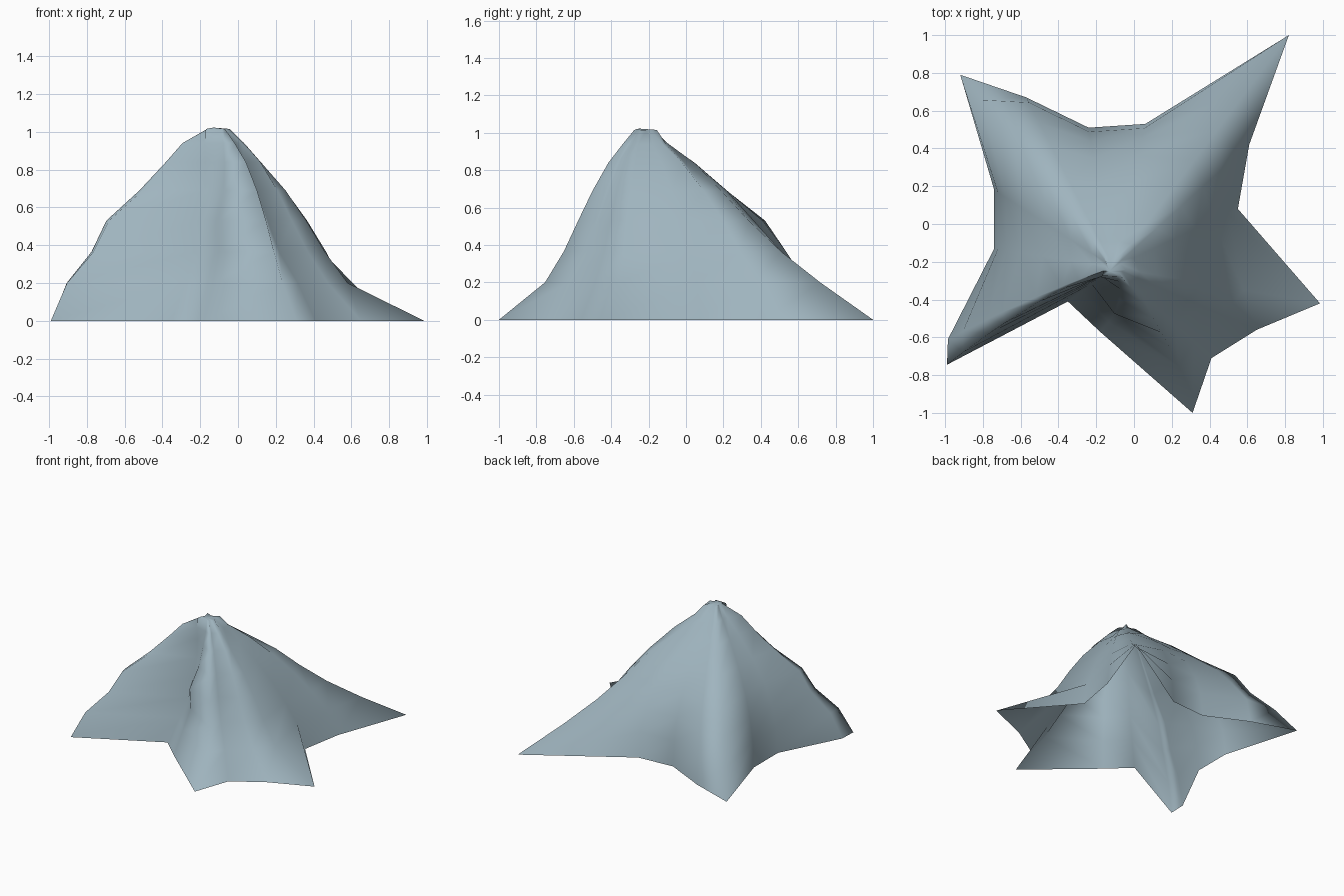
import bpy, bmesh
from mathutils import Vector

if "Cube" in bpy.data.objects:
    bpy.data.objects.remove(bpy.data.objects["Cube"])

# Heights of the horizontal rings and the summit
LEVELS = [0, .2, .365, .53, .69, .84, .94, 1.015]
PEAK = Vector((-.11, -.23))

# How far each kind of spoke has drawn in toward the summit at each level
PROFILE = {
    'back_right_arm': [.77, .60, .46, .34, .18, .10],
    'back_left_arm':  [.87, .73, .64, .44, .27, .13],
    'front_left_arm': [.91, .76, .67, .47, .31, .21],
    'front_arm':      [.68, .55, .45, .35, .24, .14],
    'right_arm':      [.63, .52, .43, .33, .21, .13],
    'valley':         [.97, .90, .78, .59, .36, .18],
    'right_valley':   [.92, .80, .66, .50, .32, .16],
    'shoulder':       [.97, .85, .71, .50, .30, .15],
    'front_flank':    [.82, .63, .51, .40, .28, .16],
    'right_flank':    [.77, .63, .52, .42, .30, .17],
    'front_cleft':    [.70, .48, .36, .27, .26, .28, .25],
    'front_wall':     [.85, .70, .72, .50, .34, .22, .14],
}

# Base outline, anticlockwise: x, y, profile, sideways bow of the spoke
SPOKES = [
    (.985, -.42, 'right_arm', 0, 0),
    (.55, .08, 'right_valley', 0, 0),
    (.61, .42, 'right_valley', 0, 0),
    (.82, 1.0, 'back_right_arm', 0, 0),
    (.06, .53, 'valley', 0, 0),
    (-.24, .51, 'valley', 0, 0),
    (-.57, .67, 'shoulder', 0, 0),
    (-.92, .79, 'back_left_arm', 0, 0),
    (-.74, .18, 'valley', 0, 0),
    (-.74, -.13, 'valley', 0, 0),
    (-.985, -.61, 'front_left_arm', 0, .02),
    (-.99, -.745, 'front_left_arm', .02, .06),
    (-.35, -.41, 'front_cleft', 0, 0),
    (-.18, -.57, 'front_wall', .07, 0),
    (.31, -1.0, 'front_arm', .07, 0),
    (.41, -.71, 'front_flank', 0, 0),
    (.65, -.56, 'right_flank', 0, 0),
]

# Open canopy: rings joined by quads, closed by a fan at the summit
bm = bmesh.new()
rings = []
for i, z in enumerate(LEVELS):
    ring = []
    for x, y, kind, bx, by in SPOKES:
        s = ([1] + PROFILE[kind] + [.06])[i]
        p = PEAK + (Vector((x, y)) - PEAK) * s + Vector((bx, by)) * 4 * s * (1 - s)
        ring.append(bm.verts.new((p.x, p.y, z)))
    rings.append(ring)

n = len(SPOKES)
for lo, hi in zip(rings, rings[1:]):
    for j in range(n):
        k = (j + 1) % n
        bm.faces.new((lo[j], lo[k], hi[k], hi[j]))
top = bm.verts.new((PEAK.x - .02, PEAK.y - .02, 1.022))
for j in range(n):
    bm.faces.new((rings[-1][j], rings[-1][(j + 1) % n], top))

for f in bm.faces:
    f.smooth = True
mesh = bpy.data.meshes.new('canopy')
bm.to_mesh(mesh)
bm.free()

# Blue-grey cloth
cloth = bpy.data.materials.new('cloth')
cloth.diffuse_color = (.35, .46, .52, 1)
cloth.use_nodes = True
cloth.node_tree.nodes["Principled BSDF"].inputs["Base Color"].default_value = cloth.diffuse_color
mesh.materials.append(cloth)
bpy.context.collection.objects.link(bpy.data.objects.new('canopy', mesh))
